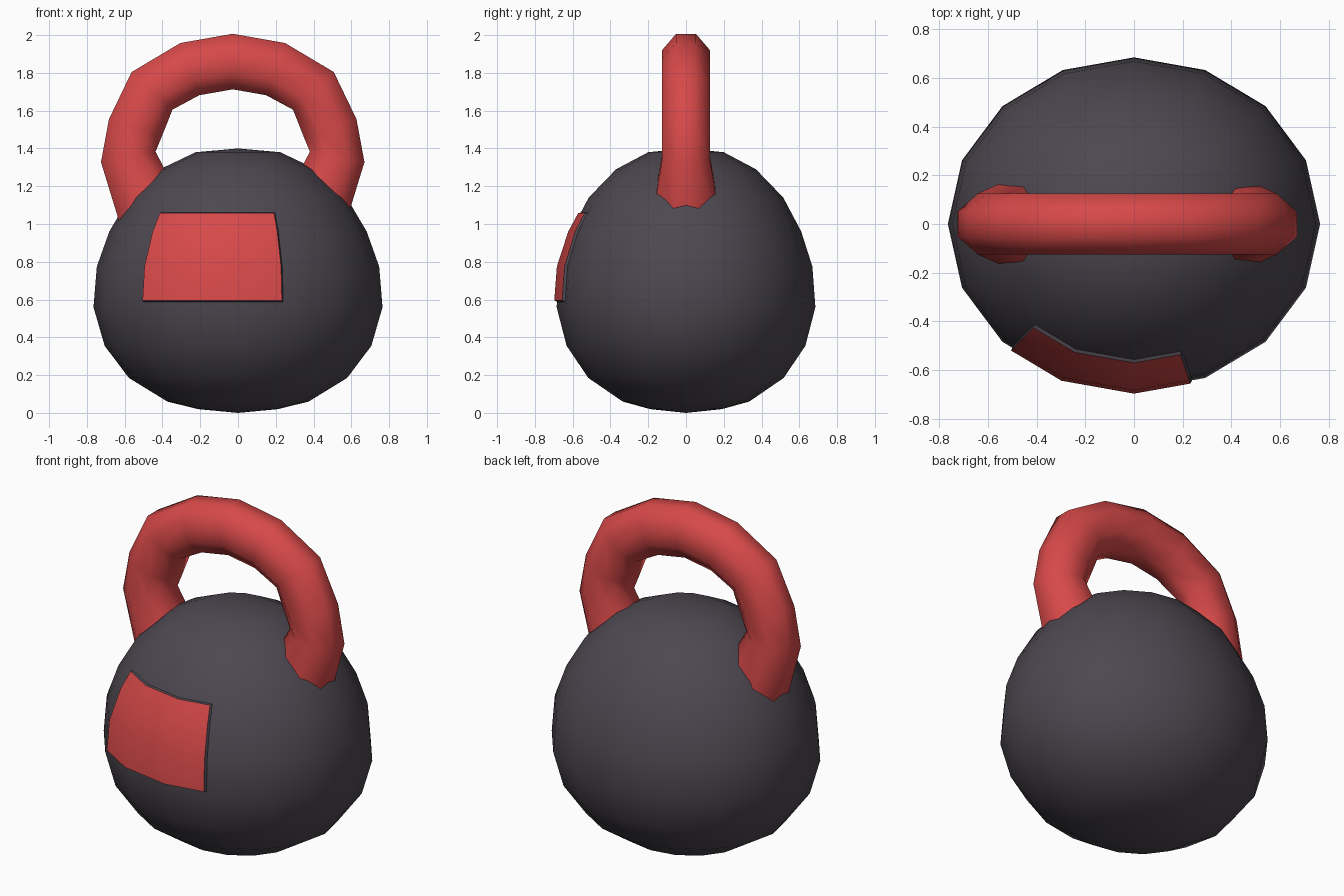
import bpy, bmesh, math
from mathutils import Vector

if "Cube" in bpy.data.objects:
    bpy.data.objects.remove(bpy.data.objects["Cube"])


def material(name, rgb):
    m = bpy.data.materials.new(name)
    m.diffuse_color = (*rgb, 1)
    m.use_nodes = True
    m.node_tree.nodes["Principled BSDF"].inputs["Base Color"].default_value = m.diffuse_color
    return m


RED = material("red rubber", (0.68, 0.066, 0.066))
DARK = material("dark iron", (0.074, 0.064, 0.080))


def finish(bm, name, mats, angle):
    bmesh.ops.recalc_face_normals(bm, faces=bm.faces)
    me = bpy.data.meshes.new(name)
    bm.to_mesh(me)
    bm.free()
    ob = bpy.data.objects.new(name, me)
    bpy.context.collection.objects.link(ob)
    for m in mats:
        me.materials.append(m)
    bpy.ops.object.select_all(action='DESELECT')
    ob.select_set(True)
    bpy.context.view_layer.objects.active = ob
    bpy.ops.object.shade_smooth_by_angle(angle=math.radians(angle))
    return ob


def bridge(bm, a, b):
    n = len(a)
    for i in range(n):
        bm.faces.new((a[i], a[(i + 1) % n], b[(i + 1) % n], b[i]))


# Body: 16-sided oval ball, profile of (radius in y, height)
SEG, WIDE = 16, 1.117
PROFILE = [(0.19, 0.02), (0.335, 0.06), (0.517, 0.185), (0.632, 0.355), (0.685, 0.56),
           (0.669, 0.775), (0.61, 0.96), (0.515, 1.14), (0.37, 1.29), (0.20, 1.38)]
bm = bmesh.new()
rings = []
for r, z in PROFILE:
    rings.append([bm.verts.new((r * WIDE * math.sin(t), -r * math.cos(t), z))
                  for t in (2 * math.pi * i / SEG for i in range(SEG))])
for a, b in zip(rings, rings[1:]):
    bridge(bm, a, b)
for ring, z in ((rings[0], 0.0), (rings[-1], 1.4)):
    pole = bm.verts.new((0, 0, z))
    for i in range(SEG):
        bm.faces.new((ring[i], ring[(i + 1) % SEG], pole))
finish(bm, "ball_body", [DARK], 60)


# Handle: octagonal tube swept along an arch, flared where it meets the ball
CX = -0.028
HALF = [(0, 1.86), (0.227, 1.82), (0.427, 1.705), (0.517, 1.505), (0.553, 1.355), (0.43, 1.05)]
path = [(CX - x, z) for x, z in reversed(HALF)] + [(CX + x, z) for x, z in HALF[1:]]
bm = bmesh.new()
rings = []
for k, (x, z) in enumerate(path):
    p0, p1 = path[max(k - 1, 0)], path[min(k + 1, len(path) - 1)]
    t = Vector((p1[0] - p0[0], 0, p1[1] - p0[1])).normalized()
    out = Vector((-t.z, 0, t.x))
    end = k in (0, len(path) - 1)
    rad, half_y = (0.175, 0.178) if end else (0.147, 0.126)
    ring = []
    for i in range(8):
        a = math.pi / 8 + i * math.pi / 4
        s = 1 / math.cos(math.pi / 8)
        co = Vector((x, 0, z)) + out * (rad * s * math.cos(a))
        co.y = half_y * s * math.sin(a)
        ring.append(bm.verts.new(co))
    rings.append(ring)
for a, b in zip(rings, rings[1:]):
    bridge(bm, a, b)
bm.faces.new(rings[0])
bm.faces.new(rings[-1])
finish(bm, "handle", [RED], 60)


# Front badge: raised red patch following the ball, with dark edges
def on_ball(deg, z, scale):
    for (r0, z0), (r1, z1) in zip(PROFILE, PROFILE[1:]):
        if z0 <= z <= z1:
            r = r0 + (r1 - r0) * (z - z0) / (z1 - z0)
    step = 360 / SEG
    mid = math.floor(deg / step) * step + step / 2
    r *= scale * math.cos(math.radians(step / 2)) / math.cos(math.radians(deg - mid))
    t = math.radians(deg)
    return r * WIDE * math.sin(t), -r * math.cos(t), z


def patch(bm, angles, heights, scale):
    return [[bm.verts.new(on_ball(a, z, scale)) for a in angles] for z in heights]


def border(g):
    return (g[0][:-1] + [row[-1] for row in g[:-1]] + g[-1][:0:-1]
            + [row[0] for row in g[:0:-1]])


bm = bmesh.new()
front = patch(bm, (-41.0, -22.5, 0, 17.6), (0.595, 0.775, 0.96, 1.057), 1.022)
back = patch(bm, (-42.0, -22.5, 0, 19.6), (0.58, 0.775, 0.96, 1.064), 0.975)
for g, idx in ((front, 0), (back, 1)):
    for r in range(3):
        for c in range(3):
            f = bm.faces.new((g[r][c], g[r][c + 1], g[r + 1][c + 1], g[r + 1][c]))
            f.material_index = idx
old = set(bm.faces)
bridge(bm, border(front), border(back))
for f in bm.faces:
    if f not in old:
        f.material_index = 1
finish(bm, "front_badge", [RED, DARK], 40)
